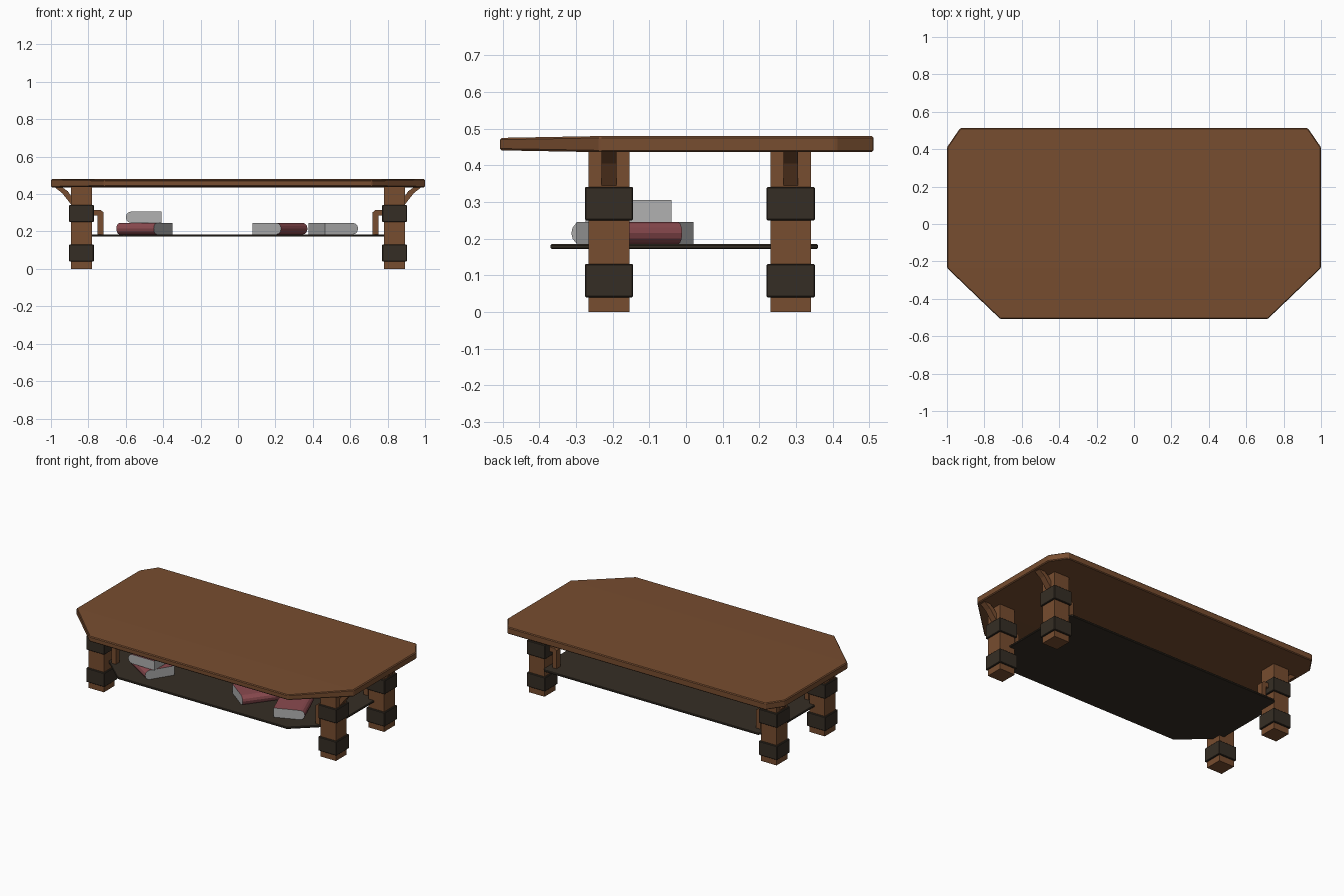
import bpy, bmesh, math
from mathutils import Matrix

if "Cube" in bpy.data.objects:
    bpy.data.objects.remove(bpy.data.objects["Cube"])


def material(name, rgb):
    m = bpy.data.materials.new(name)
    m.diffuse_color = (*rgb, 1)
    m.use_nodes = True
    m.node_tree.nodes["Principled BSDF"].inputs["Base Color"].default_value = m.diffuse_color
    return m


WOOD = material("brown_wood", (0.185, 0.074, 0.029))
IRON = material("dark_iron", (0.036, 0.027, 0.018))
COVER = material("red_cover", (0.26, 0.07, 0.08))
PAGES = material("grey_pages", (0.44, 0.44, 0.44))


def finish(bm, name, *mats):
    bmesh.ops.recalc_face_normals(bm, faces=bm.faces[:])
    me = bpy.data.meshes.new(name)
    bm.to_mesh(me)
    bm.free()
    for m in mats:
        me.materials.append(m)
    ob = bpy.data.objects.new(name, me)
    bpy.context.collection.objects.link(ob)
    return ob


def bevel(ob, width):
    mod = ob.modifiers.new("bevel", 'BEVEL')
    mod.width = width
    mod.segments = 1
    mod.limit_method = 'ANGLE'
    mod.angle_limit = math.radians(25)


def box(name, x, y, z0, z1, size, mat, edge=0.0):
    bm = bmesh.new()
    bmesh.ops.create_cube(bm, size=1, matrix=Matrix.Translation((x, y, (z0 + z1) / 2))
                          @ Matrix.Diagonal((size, size, z1 - z0, 1)))
    ob = finish(bm, name, mat)
    if edge:
        bevel(ob, edge)
    return ob


def prism_xz(profile, y0, y1):
    """Closed x-z profile extruded along y."""
    bm = bmesh.new()
    a = [bm.verts.new((x, y0, z)) for x, z in profile]
    b = [bm.verts.new((x, y1, z)) for x, z in profile]
    n = len(a)
    bm.faces.new(a)
    bm.faces.new(b[::-1])
    for i in range(n):
        bm.faces.new((a[i], b[i], b[(i + 1) % n], a[(i + 1) % n]))
    return bm


def slab(name, half, z0, z1, mat, edge, thin=0.0):
    """Mirrored plan outline; the front edge may be thinner than the rest."""
    plan = half + [(-x, y) for x, y in reversed(half)]
    front = min(y for _, y in plan)
    bm = bmesh.new()
    rings = []
    for z, s in ((z0, 1), (z1, -1)):
        rings.append([bm.verts.new((x, y, z + (s * thin if y == front else 0))) for x, y in plan])
    n = len(plan)
    for r in rings:
        # split the faces where the front starts to taper
        i = len(half) - 2
        bm.faces.new(r[:i + 1] + r[n - 1 - i:])
        bm.faces.new(r[i:n - i])
    for i in range(n):
        j = (i + 1) % n
        bm.faces.new((rings[0][i], rings[0][j], rings[1][j], rings[1][i]))
    bevel(finish(bm, name, mat), edge)


# Tabletop and lower shelf
slab("tabletop", [(0.93, 0.512), (1.0, 0.41), (1.0, -0.235), (0.715, -0.508)],
     0.436, 0.48, WOOD, 0.005, 0.005)
slab("lower_shelf", [(0.77, 0.36), (0.82, 0.30), (0.82, -0.18), (0.61, -0.37)],
     0.172, 0.185, IRON, 0.003)

# Legs with iron bands, outer braces and inner brackets
BRACE = [(0.985, 0.44), (0.94, 0.405), (0.885, 0.335), (0.885, 0.38), (0.91, 0.415), (0.945, 0.44)]
BRACKET = [(0.785, 0.285), (0.785, 0.315), (0.735, 0.315), (0.72, 0.303),
           (0.72, 0.183), (0.75, 0.183), (0.75, 0.285)]
for sx, side in ((-1, "left"), (1, "right")):
    for y, end in ((-0.21, "front"), (0.286, "back")):
        tag = f"{end}_{side}"
        box(f"{tag}_leg", sx * 0.837, y, 0, 0.44, 0.111, WOOD)
        box(f"{tag}_lower_band", sx * 0.837, y, 0.04, 0.131, 0.132, IRON, 0.003)
        box(f"{tag}_upper_band", sx * 0.837, y, 0.25, 0.341, 0.132, IRON, 0.003)
        for part, prof in (("brace", BRACE), ("bracket", BRACKET)):
            finish(prism_xz([(sx * x, z) for x, z in prof], y - 0.02, y + 0.02),
                   f"{tag}_{part}", WOOD)


# Books: rounded spine on local +x, grey page edges on the other three sides
def book(name, x, y, z, turn, w=0.19, length=0.235, h=0.06):
    r = 0.028
    prof = [(-w / 2, h), (-w / 2, 0)]
    for k in range(7):
        t = math.radians(-90 + 30 * k)
        prof.append((w / 2 - r + r * math.cos(t), h / 2 + h / 2 * math.sin(t)))
    bm = prism_xz(prof, -length / 2, length / 2)
    bmesh.ops.recalc_face_normals(bm, faces=bm.faces[:])
    bm.normal_update()
    for f in bm.faces:
        f.material_index = 1 if abs(f.normal.y) > 0.9 or f.normal.x < -0.9 else 0
    bm.transform(Matrix.Translation((x, y, z)) @ Matrix.Rotation(math.radians(turn), 4, 'Z'))
    finish(bm, name, COVER, PAGES)


book("stack_lower_book", -0.50, -0.17, 0.185, 238)
book("stack_upper_book", -0.505, -0.157, 0.246, 180)
book("middle_book", 0.225, -0.13, 0.185, -37)
book("right_book", 0.51, -0.155, 0.185, 22)
